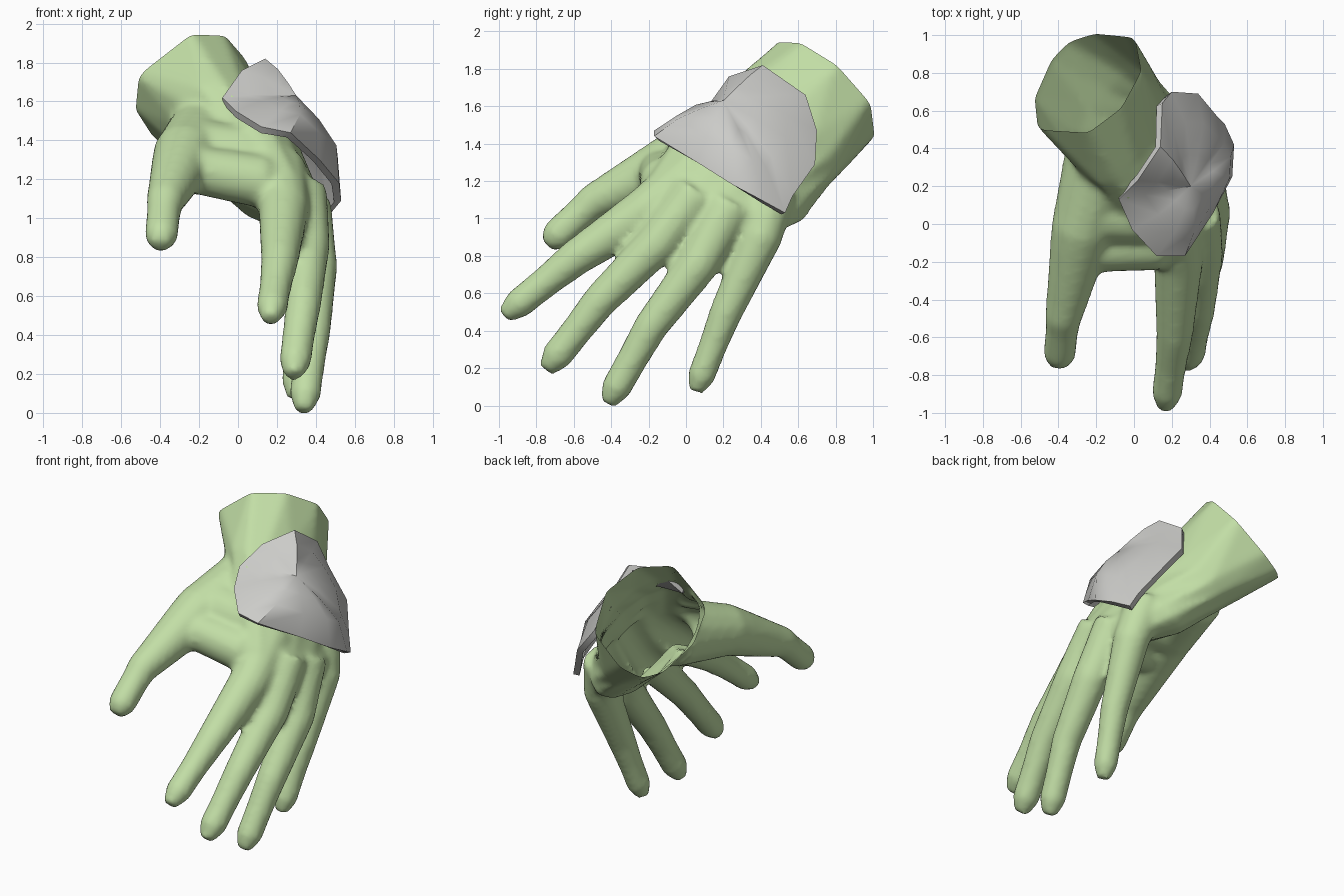
import bpy, bmesh, math
from mathutils import Vector as V

if "Cube" in bpy.data.objects:
    bpy.data.objects.remove(bpy.data.objects["Cube"])


def material(name, rgb):
    m = bpy.data.materials.new(name)
    m.diffuse_color = (*rgb, 1)
    m.use_nodes = True
    m.node_tree.nodes["Principled BSDF"].inputs["Base Color"].default_value = m.diffuse_color
    return m


GREEN = material("green_skin", (0.54, 0.73, 0.38))
GREY = material("grey_plate", (0.60, 0.60, 0.58))
SIDES = 14


def ellipse(c, u, v):
    return [c + u * math.cos(a) + v * math.sin(a)
            for a in (2 * math.pi * i / SIDES for i in range(SIDES))]


def loft(bm, sections):
    """Closed solid through elliptical sections (centre, half axis u, half axis v)."""
    rings = [[bm.verts.new(p) for p in ellipse(*s)] for s in sections]
    faces = [bm.faces.new(rings[0]), bm.faces.new(rings[-1])]
    for r, s in zip(rings, rings[1:]):
        for i in range(SIDES):
            j = (i + 1) % SIDES
            faces.append(bm.faces.new((r[i], r[j], s[j], s[i])))
    bmesh.ops.recalc_face_normals(bm, faces=faces)


def limb(bm, joints, r_base, r_tip, side=V((1, 0, 0)), steps=5):
    """Tapered limb through its joints, with a rounded tip."""
    joints = [V(p) for p in joints]
    segs = len(joints) - 1
    path = [joints[k].lerp(joints[k + 1], i / steps)
            for k in range(segs) for i in range(steps)] + [joints[-1]]
    total = sum((b - a).length for a, b in zip(joints, joints[1:]))
    secs, run = [], 0.0
    for i, p in enumerate(path):
        if i:
            run += (p - path[i - 1]).length
        d = (path[min(i + 1, len(path) - 1)] - path[max(i - 1, 0)]).normalized()
        r = r_base + (r_tip - r_base) * min(1, 1.25 * run / total)
        near = max(0.0, 1 - (total - run) / r_tip)      # rounding close to the tip
        r *= math.sqrt(1 - 0.7 * near * near)
        u = d.cross(side).normalized()
        secs.append((p, u * r, d.cross(u) * r))
    loft(bm, secs)


def make_object(name, bm, mat):
    me = bpy.data.meshes.new(name)
    bm.to_mesh(me)
    bm.free()
    ob = bpy.data.objects.new(name, me)
    bpy.context.collection.objects.link(ob)
    me.materials.append(mat)
    bpy.ops.object.select_all(action='DESELECT')
    bpy.context.view_layer.objects.active = ob
    ob.select_set(True)
    return ob


# Flared, angular wrist
bm = bmesh.new()
CUFF = [V(p) for p in [(-.51, .51, 1.72), (-.23, .50, 1.945), (-.07, .63, 1.945),
                       (.05, .79, 1.80), (.01, .97, 1.62), (-.23, 1.0, 1.44),
                       (-.35, .96, 1.39), (-.44, .87, 1.42), (-.53, .67, 1.56)]]
axis = V((-.45, .63, .63)).normalized()
wrist = sum(CUFF, V()) / len(CUFF)
neck = (V((-.07, .51, 1.46)), V((.02, .28, -.26)), V((.235, .11, .05)))
hull = [bm.verts.new(p) for p in [c + axis * .1 for c in CUFF] + CUFF + ellipse(*neck)]
res = bmesh.ops.convex_hull(bm, input=hull)
inside = [g for g in res["geom_interior"] + res["geom_unused"]
          if isinstance(g, bmesh.types.BMVert)]
bmesh.ops.delete(bm, geom=list(set(inside)), context='VERTS')
bmesh.ops.recalc_face_normals(bm, faces=bm.faces[:])

# Palm
knuckles, ku, kv = V((.29, .14, 1.08)), V((.08, .33, -.16)), V((.13, -.02, .06))
loft(bm, [
    (neck[0] + axis * .1, neck[1] * .95, neck[2] * .95),
    neck,
    (V((.14, .30, 1.24)), V((.08, .34, -.24)), V((.19, .02, .10))),
    (knuckles, ku, kv),
    (knuckles + V((.02, -.06, -.12)), ku * .8, kv * .65)])

# Fingers: knuckle, first joint, middle joint, tip
limb(bm, [(.20, .06, 1.25), (.235, -.20, 1.05), (.215, -.59, .79), (.165, -.975, .48)], .155, .082)
limb(bm, [(.33, .06, 1.14), (.36, -.16, .86), (.335, -.46, .56), (.283, -.75, .19)], .13, .084)
limb(bm, [(.35, .24, 1.08), (.40, .06, .75), (.385, -.19, .42), (.335, -.42, .01)], .13, .082)
limb(bm, [(.29, .47, 1.16), (.355, .40, .90), (.335, .21, .49), (.29, .05, .075)], .13, .076)

# Thumb, and the fleshy web that joins it to the index finger
up = V((0, 0, 1))
limb(bm, [(-.15, .36, 1.42), (-.275, -.03, 1.32), (-.375, -.50, 1.085), (-.40, -.745, .86)],
     .22, .088, up)
limb(bm, [(-.34, -.14, 1.27), (.24, -.10, 1.17)], .12, .14, up)
limb(bm, [(-.20, .06, 1.34), (.20, .03, 1.31)], .17, .15, up)
hand = make_object("hand", bm, GREEN)

# Fuse the solids into one skin and soften the joins
rm = hand.modifiers.new("fuse", 'REMESH')
rm.mode = 'VOXEL'
rm.voxel_size = 0.021
sm = hand.modifiers.new("soften", 'SMOOTH')
sm.factor = 0.5
sm.iterations = 8
for m in ("fuse", "soften"):
    bpy.ops.object.modifier_apply(modifier=m)

# Open the hollow wrist
bm = bmesh.new()
bm.from_mesh(hand.data)
bmesh.ops.bisect_plane(bm, geom=bm.verts[:] + bm.edges[:] + bm.faces[:],
                       plane_co=wrist, plane_no=axis, clear_outer=True)
for f in bm.faces:
    f.material_index = 0
    f.smooth = True
bm.to_mesh(hand.data)
bm.free()

# Domed plate over the back of the hand
RIM = [(.12, -.17, 1.47), (.27, -.17, 1.44), (.42, .06, 1.30), (.52, .25, 1.18),
       (.53, .42, 1.09), (.48, .53, 1.03), (.44, .57, 1.12), (.34, .69, 1.29),
       (.20, .70, 1.47), (.15, .64, 1.66), (.14, .41, 1.82), (.02, .23, 1.76),
       (-.08, .13, 1.62), (-.01, -.03, 1.55)]
bm = bmesh.new()
centre = V((.30, .20, 1.63))
out = V((.75, .1, .6)).normalized()


def lift(p):
    """Lower rim points bulge outward more than upper ones."""
    return .075 if p[2] < 1.25 else .05 if p[2] < 1.6 else .015


rings = [[bm.verts.new(V(p).lerp(centre, t) + out * lift(p) * k) for p in RIM]
         for t, k in ((0, 0), (.33, 1), (.66, .7))]
top = bm.verts.new(centre)
n = len(RIM)
for i in range(n):
    j = (i + 1) % n
    for r, s in zip(rings, rings[1:]):
        bm.faces.new((r[i], r[j], s[j], s[i]))
    bm.faces.new((rings[-1][i], rings[-1][j], top))
bmesh.ops.recalc_face_normals(bm, faces=bm.faces[:])
if sum(f.normal.dot(out) * f.calc_area() for f in bm.faces) < 0:
    bmesh.ops.reverse_faces(bm, faces=bm.faces[:])
plate = make_object("back_plate", bm, GREY)
so = plate.modifiers.new("thickness", 'SOLIDIFY')
so.thickness = 0.04
so.offset = -1
bpy.ops.object.modifier_apply(modifier="thickness")
bpy.ops.object.shade_smooth_by_angle(angle=math.radians(50))
